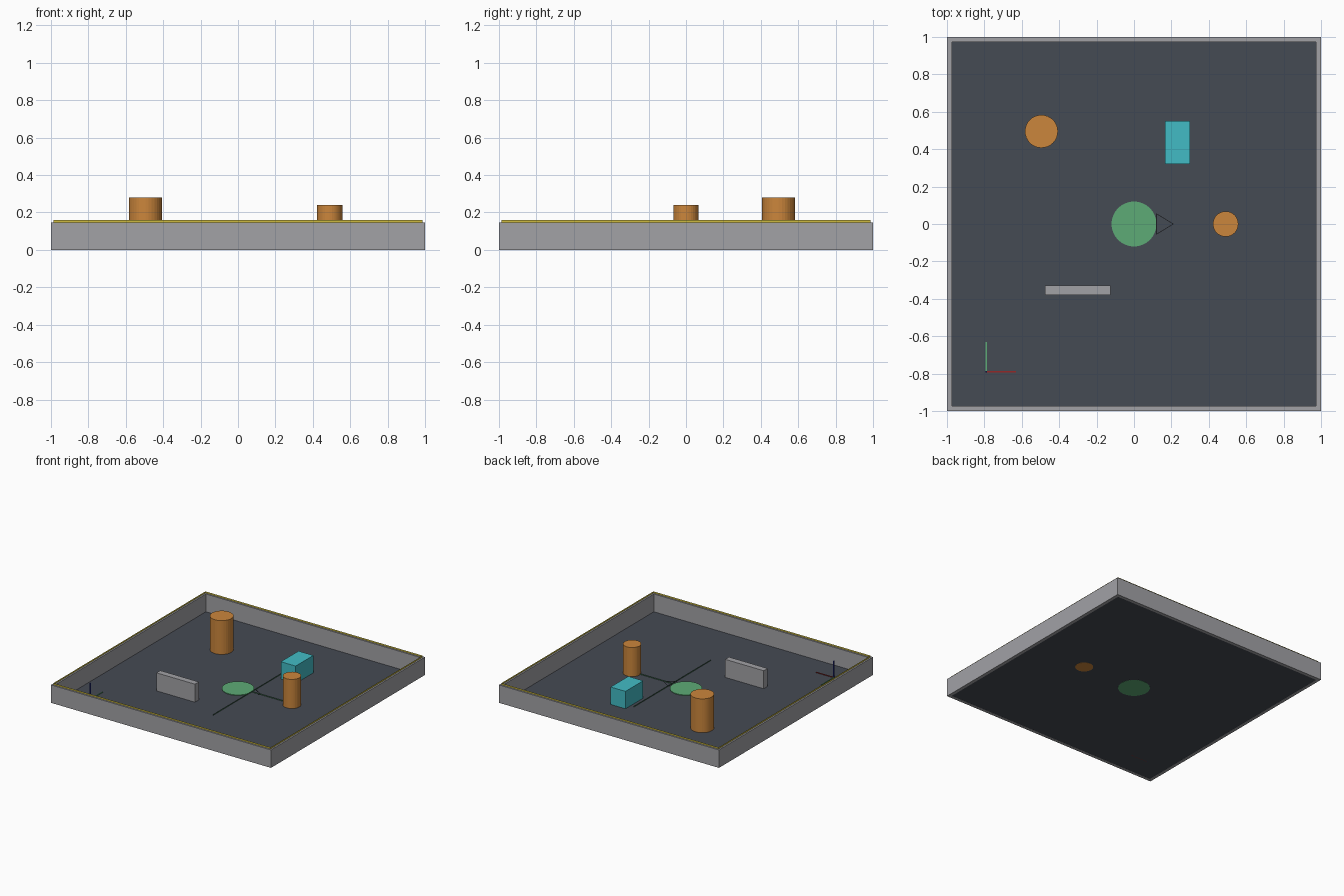
import bpy
from mathutils import Vector

cube = bpy.data.objects.get("Cube")
if cube:
    bpy.data.objects.remove(cube, do_unlink=True)


def material(name, r, g, b):
    m = bpy.data.materials.new(name)
    m.use_nodes = True
    m.diffuse_color = (r, g, b, 1)
    m.node_tree.nodes["Principled BSDF"].inputs["Base Color"].default_value = (r, g, b, 1)
    return m


slate = material("slate floor", .06, .07, .088)
grey = material("light grey", .36, .36, .38)
yellow = material("trim yellow", .62, .5, .05)
orange = material("orange", .6, .24, .045)
cyan = material("cyan", .055, .5, .56)
green = material("green", .11, .41, .18)
black = material("black", .012, .013, .016)
red = material("axis red", .3, .02, .02)
blue = material("axis blue", .02, .03, .3)


def add_mesh(name, verts, faces, mat):
    me = bpy.data.meshes.new(name)
    me.from_pydata(verts, [], faces)
    me.materials.append(mat)
    ob = bpy.data.objects.new(name, me)
    bpy.context.collection.objects.link(ob)
    return ob


def box(name, x0, x1, y0, y1, z0, z1, mat):
    bpy.ops.mesh.primitive_cube_add(size=1, location=((x0 + x1) / 2, (y0 + y1) / 2, (z0 + z1) / 2))
    ob = bpy.context.object
    ob.name = name
    ob.scale = (x1 - x0, y1 - y0, z1 - z0)
    ob.data.materials.append(mat)
    return ob


def cylinder(name, x, y, r, z0, z1, mat, sides=32):
    bpy.ops.mesh.primitive_cylinder_add(vertices=sides, radius=r, depth=z1 - z0,
                                        location=(x, y, (z0 + z1) / 2))
    ob = bpy.context.object
    ob.name = name
    ob.data.materials.append(mat)
    return ob


def ribbon(name, a, b, z0, z1, mat):
    """Upright strip of no thickness between two floor points."""
    return add_mesh(name, [(*a, z0), (*b, z0), (*b, z1), (*a, z1)], [(0, 1, 2, 3)], mat)


# Floor and boundary walls
T, H, TOP = .026, .147, .16
add_mesh("floor", [(-1, -1, .001), (1, -1, .001), (1, 1, .001), (-1, 1, .001)], [(0, 1, 2, 3)], slate)
for s, side in ((-1, "front"), (1, "back")):
    lo, hi = sorted((s, s * (1 - T)))
    box(side + "_wall", -1, 1, lo, hi, 0, H, grey)
for s, side in ((-1, "right"), (1, "left")):
    lo, hi = sorted((s, s * (1 - T)))
    box(side + "_wall", lo, hi, T - 1, 1 - T, 0, H, grey)

# Upright yellow trim along the top of each wall
e = 1 - T / 2
corners = [(-e, -e), (e, -e), (e, e), (-e, e)]
for i, side in enumerate(("front", "left", "back", "right")):
    ribbon(side + "_trim", corners[i], corners[(i + 1) % 4], H, TOP, yellow)

# Obstacles
cylinder("large_pillar", -.495, .495, .088, .002, .28, orange)
cylinder("small_pillar", .49, 0, .068, 0, .24, orange)
box("cyan_block", .165, .3, .32, .55, .002, .145, cyan)
box("grey_barrier", -.475, -.125, -.38, -.33, .002, .15, grey)

# Round marker with an outlined pointer and three range lines
cylinder("round_marker", 0, 0, .12, 0, .006, green, 48)
tri = [(.12, -.055), (.21, 0), (.12, .055)]
for i in range(3):
    a, b = Vector(tri[i]), Vector(tri[(i + 1) % 3])
    n = Vector((b.y - a.y, a.x - b.x)).normalized() * .002
    add_mesh("pointer_edge", [(*(a - n), .008), (*(b - n), .008), (*(b + n), .008), (*(a + n), .008)],
             [(0, 1, 2, 3)], black)
for name, end in (("right_range_line", (.125, -.5)), ("left_range_line", (.125, .5)),
                  ("forward_range_line", (.42, 0))):
    ribbon(name, (.125, 0), end, .007, .014, green)

# Corner axis marker
O, L, w = -.79, .16, .003
box("axis_x", O, O + L, O - w, O + w, .001, .006, red)
box("axis_y", O - w, O + w, O, O + L, .001, .006, green)
box("axis_z", O - w, O + w, O - w, O + w, .001, .14, blue)
